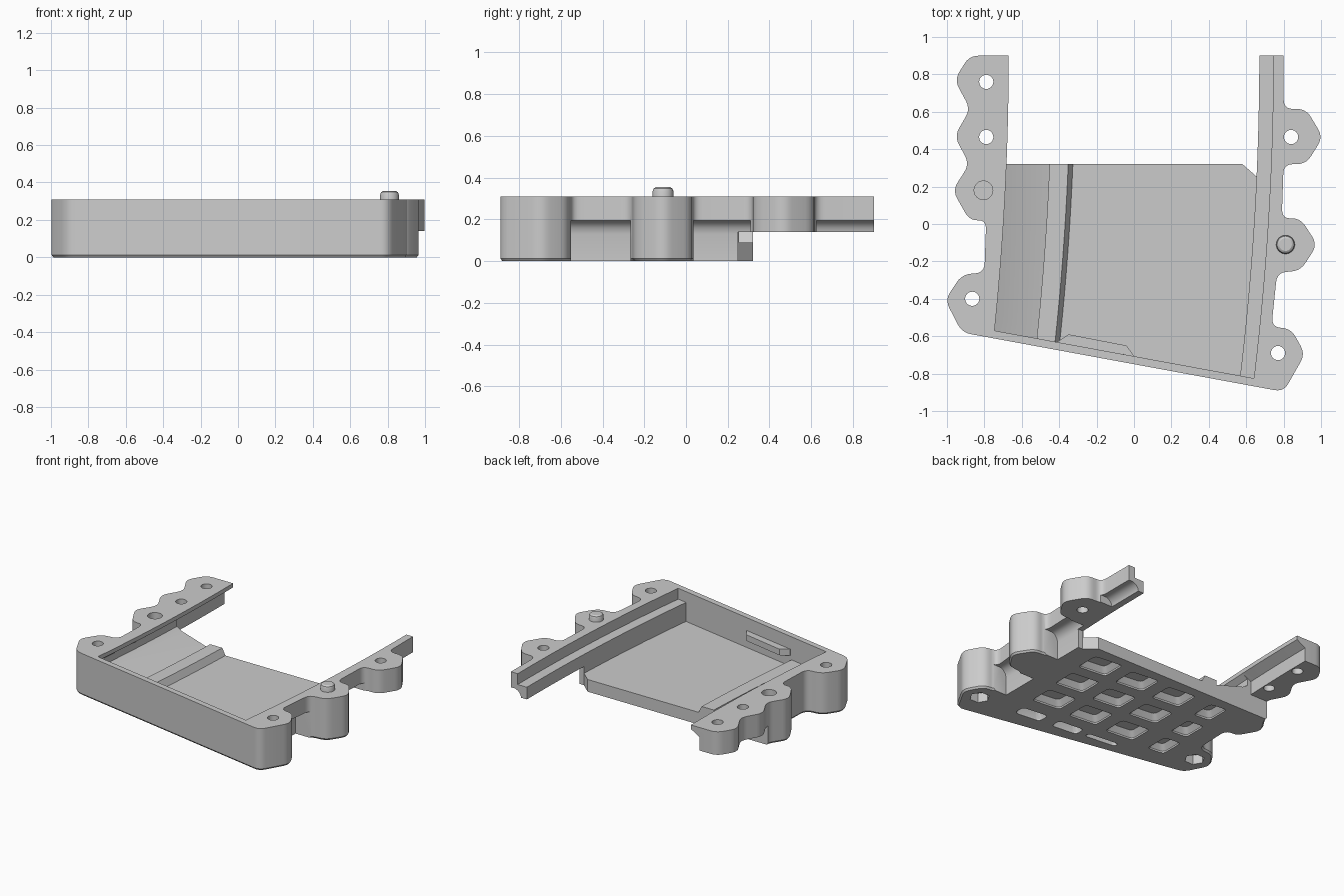
import bpy
import bmesh
import math

cube = bpy.data.objects.get("Cube")
if cube:
    bpy.data.objects.remove(cube, do_unlink=True)

grey = bpy.data.materials.new("plain_grey")
grey.use_nodes = True
COLOUR = (0.6, 0.6, 0.6, 1)
grey.diffuse_color = COLOUR
for node in grey.node_tree.nodes:
    if node.type == 'BSDF_PRINCIPLED':
        node.inputs["Base Color"].default_value = COLOUR


def finish(bm, name):
    """Turn a closed bmesh outward and make an object of it."""
    if bm.calc_volume(signed=True) < 0:
        bmesh.ops.reverse_faces(bm, faces=bm.faces)
    mesh = bpy.data.meshes.new(name)
    bm.to_mesh(mesh)
    bm.free()
    mesh.materials.append(grey)
    ob = bpy.data.objects.new(name, mesh)
    bpy.context.collection.objects.link(ob)
    return ob


def rounded(points, radius, keep=lambda p: False):
    """Replace each corner by a short curve."""
    result = []
    n = len(points)
    for i, p in enumerate(points):
        if keep(p):
            result.append(p)
            continue
        ends = []
        for q in (points[i - 1], points[(i + 1) % n]):
            length = math.dist(p, q)
            f = min(radius, length * 0.45) / length
            ends.append((p[0] + (q[0] - p[0]) * f, p[1] + (q[1] - p[1]) * f))
        a, b = ends
        for k in range(6):
            t = k / 5
            result.append(tuple((1 - t) ** 2 * a[j] + 2 * t * (1 - t) * p[j] + t * t * b[j]
                                for j in (0, 1)))
    return result


def shrunk(points, d):
    """Move a counter-clockwise loop inward by d."""
    result = []
    for i, (x, y) in enumerate(points):
        (ax, ay), (bx, by) = points[i - 1], points[(i + 1) % len(points)]
        length = math.hypot(bx - ax, by - ay)
        result.append((x - (by - ay) / length * d, y + (bx - ax) / length * d))
    return result


def skin(bm, rings):
    """Join rings of equal length and close both ends."""
    rings = [[bm.verts.new(co) for co in ring] for ring in rings]
    n = len(rings[0])
    for a, b in zip(rings, rings[1:]):
        for i in range(n):
            bm.faces.new((a[i], a[(i + 1) % n], b[(i + 1) % n], b[i]))
    bm.faces.new(rings[0][::-1])
    bm.faces.new(rings[-1])


def level(points, z):
    return [(x, y, z) for x, y in points]


def prism(bm, points, z0, z1):
    skin(bm, [level(points, z0), level(points, z1)])


def circle(x, y, r, n=24):
    return [(x + r * math.cos(2 * math.pi * k / n), y + r * math.sin(2 * math.pi * k / n))
            for k in range(n)]


def bend(y):
    """Sideways drift of the curved channel."""
    return -0.035 * (0.9 - y) ** 2


def channel(profile, start, end, name):
    """Sweep an x-z profile along the curved channel."""
    bm = bmesh.new()
    rings = []
    for k in range(17):
        ring = []
        for x, z in profile:
            y = start(x) + (end - start(x)) * k / 16
            ring.append((x + bend(y), y, z))
        rings.append(ring)
    skin(bm, rings)
    return finish(bm, name)


# Outer body with lobes, lower rim chamfered
outline = rounded(
    [(-.67, .9), (-.88, .9), (-.96, .77), (-.875, .615), (-.96, .47), (-.88, .32),
     (-.97, .18), (-.88, .02), (-.79, .02), (-.80, -.26), (-.92, -.27), (-1.01, -.405),
     (-.92, -.58), (.80, -.897), (.915, -.695), (.84, -.56), (.735, -.55), (.765, -.26),
     (.89, -.25), (.98, -.11), (.89, .03), (.79, .03), (.80, .32), (.92, .32),
     (1.01, .465), (.92, .615), (.80, .615), (.80, .9), (.67, .9)],
    0.05, lambda p: p[1] > .89 and p[0] > -.8)
bm = bmesh.new()
skin(bm, [level(shrunk(outline, .01), 0), level(outline, .013), level(outline, .31)])
body = finish(bm, "tray_body")

cutters = []

# Channel with overhanging left lip, floor ridge and right ledge
cutters.append(channel(
    [(-.67, .4), (-.67, .28), (-.71, .25), (-.71, .20), (-.67, .175), (-.44, .105),
     (-.44, .14), (-.34, .14), (-.315, .09), (.67, .09), (.67, .23), (.745, .23), (.745, .4)],
    lambda x: -.705 - .18 * (x - .08), 0.34, "channel_cutter"))

# Open rear between the two arms
cutters.append(channel(
    [(-.67, .4), (-.67, .28), (-.74, .24), (-.74, -.1), (.67, -.1),
     (.67, .23), (.745, .23), (.745, .4)],
    lambda x: 0.32, 1.1, "rear_cutter"))

# Space beneath the arms
bm = bmesh.new()
prism(bm, [(-1.2, .32), (.58, .32), (.66, .25), (1.2, .25), (1.2, 1.2), (-1.2, 1.2)], -.1, .14)
cutters.append(finish(bm, "arm_cutter"))

# Coved recesses between the right lobes
bm = bmesh.new()
cove = [(.715, -.1), (.715, .13), (.722, .16), (.74, .183), (.765, .195), (1.2, .195)]
for y0, y1 in ((-.55, -.265), (.035, .31), (.625, 1)):
    shift = bend((y0 + y1) / 2)
    skin(bm, [[(x + shift, y, z) for x, z in cove + [(1.2, -.1)]] for y in (y0, y1)])
cutters.append(finish(bm, "recess_cutter"))

# Screw holes and the blind socket
holes = [(-.79, .76), (-.79, .465), (.84, .465), (-.865, -.4), (.77, -.69)]
bm = bmesh.new()
for x, y in holes:
    prism(bm, circle(x, y, .038), -.1, .5)
prism(bm, circle(-.805, .18, .05), .25, .5)
cutters.append(finish(bm, "hole_cutter"))


def pocket(bm, x, y, w, h, slope=0.03):
    """Tapered pocket sunk into the underside."""
    rings = []
    for z, inset in ((-.05, 0), (0.012, 0), (.05, slope)):
        a, b = w / 2 - inset, h / 2 - inset
        corners = rounded([(-a, -b), (a, -b), (a, b), (-a, b)], .03)
        rings.append([(x + u, y + v - .1 * u, z) for u, v in corners])
    skin(bm, rings)


# Nut pockets and tapered underside pockets
bm = bmesh.new()
for x, y in holes[3:]:
    prism(bm, circle(x, y, .068, 6), -.1, .07)
for row in range(3):
    y = .15 - .27 * row
    for col in range(4):
        x = .42 - .32 * col - .025 * row
        pocket(bm, x, y, .13 if col == 3 else .22, .18)
pocket(bm, .36, -.64, .2, .09, .02)
pocket(bm, .06, -.62, .2, .08, .02)
pocket(bm, -.22, -.6, .24, .04, .01)
cutters.append(finish(bm, "pocket_cutter"))

# Apply the cuts
for cutter in cutters:
    cutter.hide_render = True
    mod = body.modifiers.new(cutter.name, 'BOOLEAN')
    mod.operation = 'DIFFERENCE'
    mod.solver = 'MANIFOLD'
    mod.object = cutter
bpy.context.view_layer.update()
graph = bpy.context.evaluated_depsgraph_get()
cut_mesh = bpy.data.meshes.new_from_object(body.evaluated_get(graph))
body.modifiers.clear()
body.data = cut_mesh
cut_mesh.materials.clear()
cut_mesh.materials.append(grey)
for cutter in cutters:
    bpy.data.objects.remove(cutter, do_unlink=True)

# Locating peg with softened tip
bm = bmesh.new()
skin(bm, [level(circle(.81, -.11, r), z)
          for r, z in ((.05, .28), (.05, .335), (.045, .348), (.034, .355))])
peg = finish(bm, "locating_peg")

# Small shelf on the inner front wall
bm = bmesh.new()
prism(bm, [(-.41, -.66), (0, -.73), (0, -.705), (-.04, -.65), (-.35, -.59), (-.41, -.63)],
      .17, .215)
shelf = finish(bm, "front_shelf")

for ob in (body, peg, shelf):
    bpy.ops.object.select_all(action='DESELECT')
    ob.select_set(True)
    bpy.context.view_layer.objects.active = ob
    bpy.ops.object.shade_smooth_by_angle(angle=math.radians(30))
